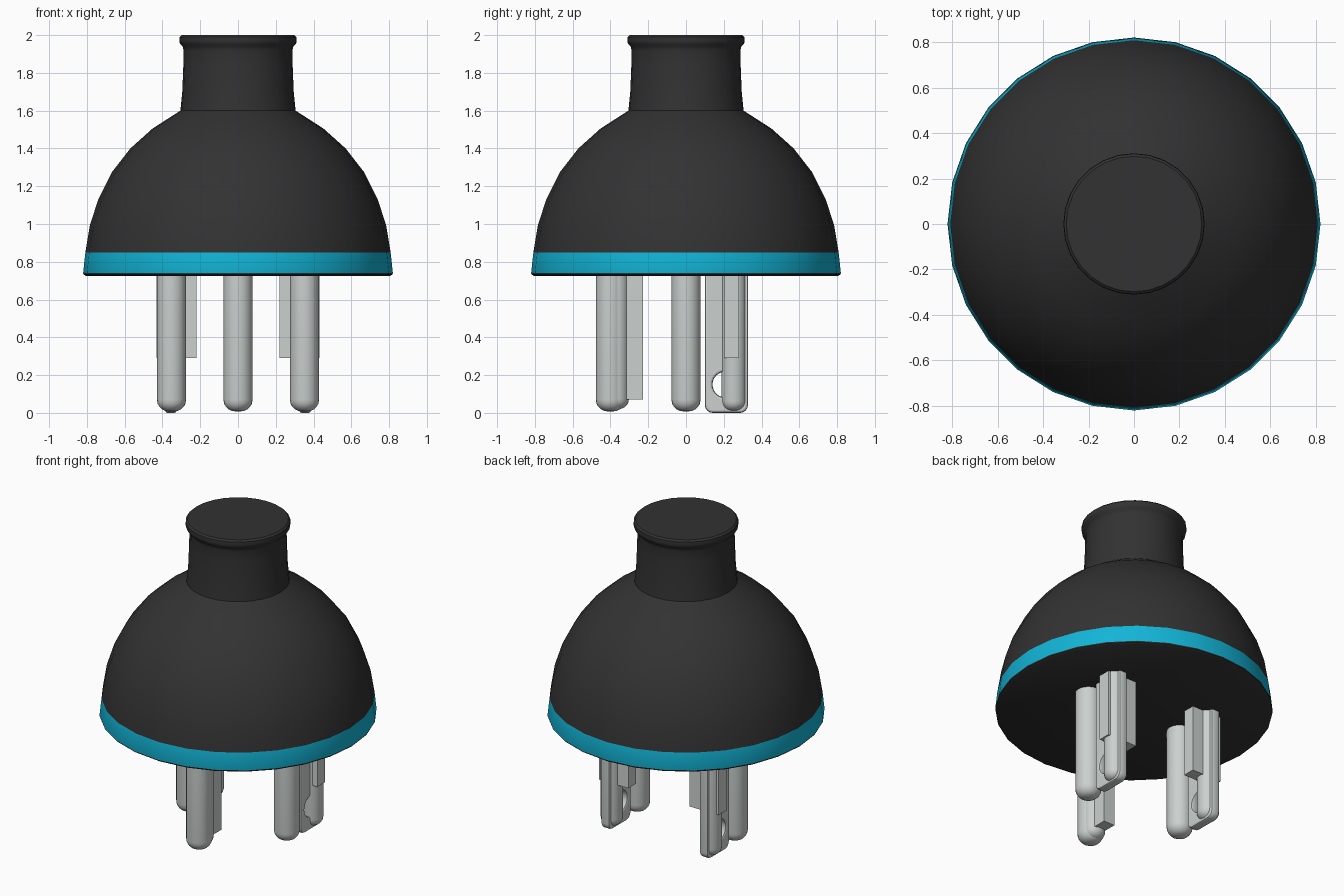
import bpy, bmesh, math

if "Cube" in bpy.data.objects:
    bpy.data.objects.remove(bpy.data.objects["Cube"])


def material(name, rgb):
    m = bpy.data.materials.new(name)
    m.diffuse_color = (*rgb, 1)
    m.use_nodes = True
    m.node_tree.nodes["Principled BSDF"].inputs["Base Color"].default_value = m.diffuse_color
    return m


DARK = material("dark_plastic", (0.032, 0.032, 0.032))
TEAL = material("teal_band", (0.006, 0.46, 0.68))
METAL = material("pin_metal", (0.60, 0.64, 0.63))


def smooth(ob, angle=35):
    bpy.ops.object.select_all(action='DESELECT')
    ob.select_set(True)
    bpy.context.view_layer.objects.active = ob
    bpy.ops.object.shade_smooth_by_angle(angle=math.radians(angle))


def finish(bm, name, mat):
    bmesh.ops.recalc_face_normals(bm, faces=bm.faces)
    me = bpy.data.meshes.new(name)
    bm.to_mesh(me)
    bm.free()
    me.materials.append(mat)
    ob = bpy.data.objects.new(name, me)
    bpy.context.collection.objects.link(ob)
    return ob


def lathe(name, profile, sides, mat, loc=(0, 0, 0)):
    """Solid of revolution from (radius, z) points, capped at both ends."""
    bm = bmesh.new()
    rings = [[bm.verts.new((r * math.cos(2 * math.pi * i / sides),
                            r * math.sin(2 * math.pi * i / sides), z))
              for i in range(sides)] for r, z in profile]
    for a, b in zip(rings, rings[1:]):
        for i in range(sides):
            j = (i + 1) % sides
            bm.faces.new((a[i], a[j], b[j], b[i]))
    bm.faces.new(rings[0])
    bm.faces.new(rings[-1])
    ob = finish(bm, name, mat)
    ob.location = loc
    smooth(ob)
    return ob


def round_pin(name, x, y, r, bottom):
    """Round pin with a rounded tip, top buried in the housing."""
    f = r * 0.8
    prof = [(r - f + f * math.sin(a), bottom + f - f * math.cos(a))
            for a in (math.radians(d) for d in range(0, 91, 18))]
    return lathe(name, prof + [(r, 0.76)], 24, METAL, (x, y, 0))


def box(name, x0, x1, y0, y1, z0, z1):
    bm = bmesh.new()
    bmesh.ops.create_cube(bm, size=1)
    for v in bm.verts:
        v.co.x = x0 if v.co.x < 0 else x1
        v.co.y = y0 if v.co.y < 0 else y1
        v.co.z = z0 if v.co.z < 0 else z1
    return finish(bm, name, METAL)


def holed_blade(name, x):
    """Flat blade in the yz plane with a round hole, from a filled 2D curve."""
    cu = bpy.data.curves.new(name, 'CURVE')
    cu.dimensions = '2D'
    cu.fill_mode = 'BOTH'
    bev, rad = 0.012, 0.03
    y0, y1, z0, z1 = 0.10 + bev, 0.328 - bev, bev, 0.76
    outline = [(y1, z1), (y0, z1)]
    for cy, start in ((y0 + rad, 180), (y1 - rad, 270)):
        for k in range(5):
            a = math.radians(start + k * 22.5)
            outline.append((cy + rad * math.cos(a), z0 + rad + rad * math.sin(a)))
    hole = [(0.208 + 0.08 * math.cos(k * math.pi / 12),
             0.15 + 0.08 * math.sin(k * math.pi / 12)) for k in range(24)]
    for pts in (outline, hole):
        sp = cu.splines.new('POLY')
        sp.points.add(len(pts) - 1)
        for p, (u, v) in zip(sp.points, pts):
            p.co = (u, v, 0, 1)
        sp.use_cyclic_u = True
    cu.extrude = 0.018
    cu.bevel_depth = bev
    cu.bevel_resolution = 1
    cu.materials.append(METAL)
    ob = bpy.data.objects.new(name, cu)
    bpy.context.collection.objects.link(ob)
    ob.location.x = x
    ob.rotation_euler = (math.pi / 2, 0, math.pi / 2)
    bpy.ops.object.select_all(action='DESELECT')
    ob.select_set(True)
    bpy.context.view_layer.objects.active = ob
    bpy.ops.object.convert(target='MESH')
    smooth(bpy.context.view_layer.objects.active)


# Dome housing, neck and flared collar
housing = lathe("housing", [
    (0.805, 0.725), (0.818, 0.733), (0.82, 0.74), (0.808, 0.85), (0.785, 0.99),
    (0.74, 1.13), (0.667, 1.275), (0.57, 1.40), (0.453, 1.505), (0.305, 1.60),
    (0.295, 1.70), (0.289, 1.85), (0.288, 1.92), (0.293, 1.94), (0.307, 1.953),
    (0.311, 1.97), (0.309, 1.99), (0.298, 2.0)], 28, DARK)

# Coloured band: the housing's lowest tall ring of faces
housing.data.materials.append(TEAL)
for p in housing.data.polygons:
    if 0.76 < p.center.z < 0.84:
        p.material_index = 1

# Central front pins and rectangular earth blade
round_pin("front_pin", 0, -0.40, 0.077, 0.008)
round_pin("front_inner_pin", 0, -0.37, 0.068, 0.02)
box("front_blade", -0.04, 0.04, -0.43, -0.228, 0.07, 0.76)

# Left and right pin clusters
for side, s in (("left", -1), ("right", 1)):
    round_pin(side + "_pin", s * 0.352, 0, 0.077, 0.008)
    round_pin(side + "_back_pin", s * 0.358, 0.253, 0.066, 0.01)
    xs = sorted((s * 0.22, s * 0.432))
    box(side + "_cross_blade", *xs, 0.20, 0.28, 0.29, 0.76)
    holed_blade(side + "_holed_blade", s * 0.355)
